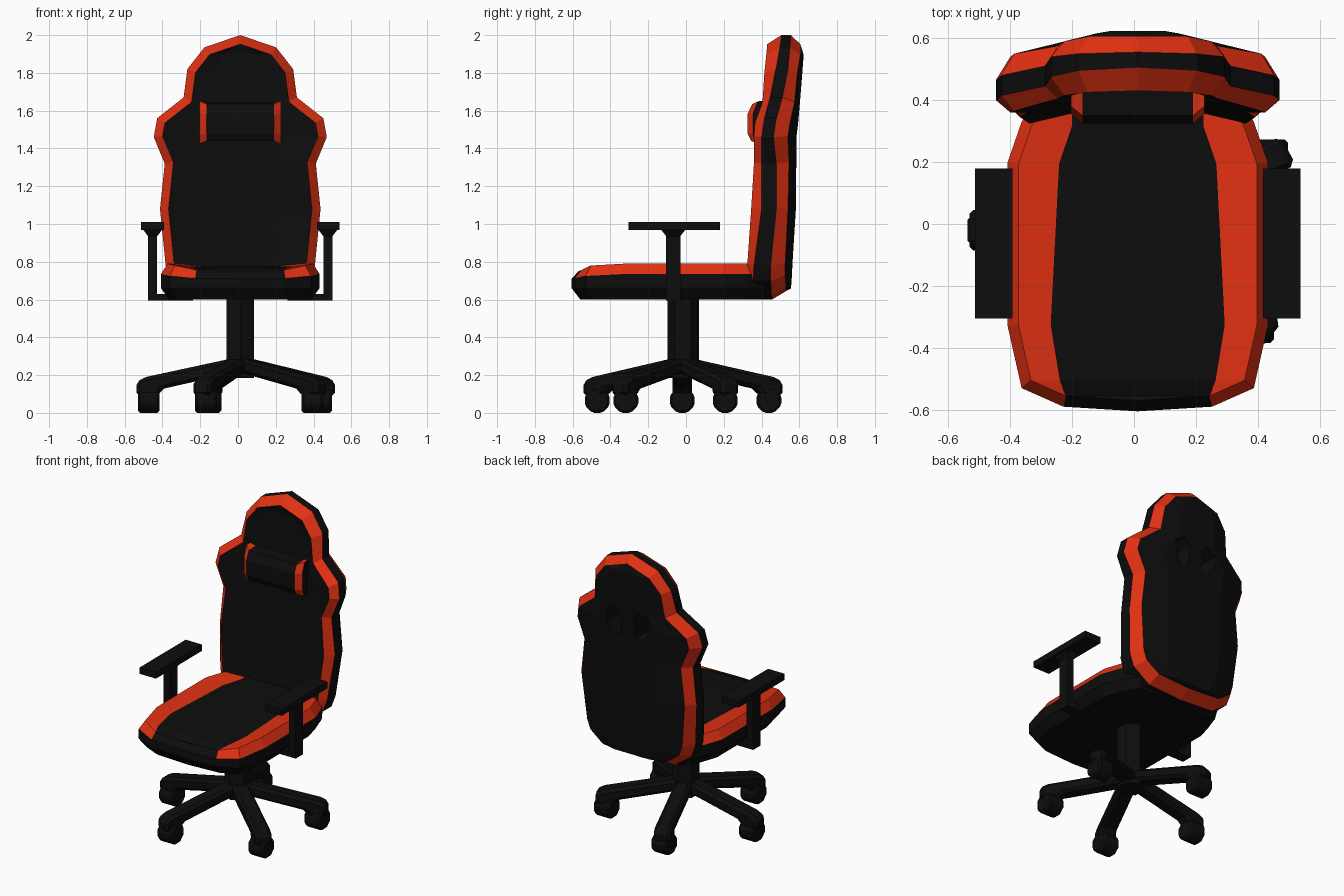
import bpy, bmesh, math
from mathutils import Vector, Matrix

if "Cube" in bpy.data.objects:
    bpy.data.objects.remove(bpy.data.objects["Cube"])

CX = 0.012  # mirror plane of the chair


def material(name, rgb):
    m = bpy.data.materials.new(name)
    m.diffuse_color = (*rgb, 1)
    m.use_nodes = True
    m.node_tree.nodes["Principled BSDF"].inputs["Base Color"].default_value = m.diffuse_color
    return m


MATS = [material("black", (0.004, 0.004, 0.004)), material("orange red", (0.75, 0.03, 0.006))]
BLACK, ORANGE = 0, 1


def finish(name, bm, bevel=0):
    bmesh.ops.remove_doubles(bm, verts=bm.verts, dist=0.0005)
    bmesh.ops.recalc_face_normals(bm, faces=bm.faces)
    me = bpy.data.meshes.new(name)
    bm.to_mesh(me)
    bm.free()
    for m in MATS:
        me.materials.append(m)
    ob = bpy.data.objects.new(name, me)
    bpy.context.collection.objects.link(ob)
    if bevel:
        b = ob.modifiers.new("bevel", 'BEVEL')
        b.width, b.segments = bevel, 1
    return ob


def face(bm, pts, mat):
    clean = []
    for p in pts:  # skip repeated corners so collapsed quads become triangles
        if all((p - q).length > 0.0005 for q in clean):
            clean.append(p)
    if len(clean) > 2:
        bm.faces.new([bm.verts.new(p) for p in clean]).material_index = mat


def inset(pts, d):
    """Move a half outline inwards; the ends stay on the mirror line."""
    n, out = len(pts), []
    for i, p in enumerate(pts):
        p = Vector(p)
        a = Vector(pts[i - 1]) if i else Vector((-pts[1][0], pts[1][1]))
        b = Vector(pts[i + 1]) if i < n - 1 else Vector((-pts[-2][0], pts[-2][1]))
        u, v = (p - a).normalized(), (b - p).normalized()
        nu, nv = Vector((u.y, -u.x)), Vector((v.y, -v.x))
        m = nu + nv
        q = p + m * (d / (1 + nu.dot(nv)))
        if p.x < 1e-6:
            q.x = 0
        out.append(q)
    return out


def cushion(name, rings, inner, sag, mat):
    """Mirrored half rings joined into a closed shell; caps have a middle panel."""
    bm = bmesh.new()
    n = len(rings[0])
    side = lambda p, s: Vector((CX + s * p.x, p.y, p.z))
    for s in (-1, 1):
        for k in range(len(rings) - 1):
            for i in range(n - 1):
                a, b = rings[k], rings[k + 1]
                face(bm, [side(p, s) for p in (a[i], a[i + 1], b[i + 1], b[i])], mat(k, i, 0))
    for k in (0, len(rings) - 1):
        r = rings[k]
        rows = []
        for i, p in enumerate(r):
            q = Vector((p.x * inner[i], p.y, p.z)) + sag(k) * p.x
            q.x = p.x * inner[i]
            rows.append([side(p, -1), side(q, -1), side(q, 1), side(p, 1)])
        for i in range(n - 1):
            for c in range(3):
                face(bm, [rows[i][c], rows[i][c + 1], rows[i + 1][c + 1], rows[i + 1][c]],
                     mat("cap%d" % k, i, c))
    return finish(name, bm)


def prism(name, pts, half, matrix=Matrix(), bevel=0):
    """Profile in x-z, extruded along y."""
    bm = bmesh.new()
    a = [matrix @ Vector((x, -half, z)) for x, z in pts]
    b = [matrix @ Vector((x, half, z)) for x, z in pts]
    face(bm, a, BLACK)
    face(bm, b, BLACK)
    for i in range(len(a)):
        j = (i + 1) % len(a)
        face(bm, [a[i], a[j], b[j], b[i]], BLACK)
    return finish(name, bm, bevel)


def box(name, lo, hi, grow=(0, 0)):
    """Box whose top may be wider than its base."""
    bm = bmesh.new()
    bmesh.ops.create_cube(bm, size=1)
    lo, hi = Vector(lo), Vector(hi)
    for v in bm.verts:
        top = v.co.z > 0
        sx, sy = math.copysign(1, v.co.x), math.copysign(1, v.co.y)
        v.co = (lo + hi) / 2 + Vector([v.co[i] * (hi - lo)[i] for i in range(3)])
        if top:
            v.co += Vector((sx * grow[0], sy * grow[1], 0))
    return finish(name, bm)


# Seat: black sides and middle, orange bolsters
plan = [(0, -.605), (.24, -.59), (.375, -.53), (.42, -.33), (.42, .2), (.375, .33), (.3, .45), (0, .46)]
top_z = [.75, .755, .78, .79, .79, .79, .79, .79]
mid_z = [.71, .712, .725, .735, .735, .735, .735, .735]
top = inset(plan, -.035) if inset(plan, .035)[0].y < -.605 else inset(plan, .035)
low = inset(plan, -.045) if inset(plan, .045)[0].y < -.605 else inset(plan, .045)
seat_rings = [
    [Vector((p.x, p.y, .60)) for p in low],
    [Vector((x, y, .66)) for x, y in plan],
    [Vector((x, y, z)) for (x, y), z in zip(plan, mid_z)],
    [Vector((p.x, p.y, z)) for p, z in zip(top, top_z)]]
stripe = [1, 1, .73, .73, .66, .62, .75, 1]


def seat_mat(k, i, c):
    if k == 2:
        return ORANGE if 1 <= i <= 5 else BLACK
    return ORANGE if k == "cap3" and c != 1 else BLACK


cushion("seat", seat_rings, stripe, lambda k: Vector((0, 0, -.04 if k == 3 else 0)), seat_mat)

# Backrest: x, z, then depth of the four piping edges from front to rear
rows = [(0, 2.0, .43, .505, .555, .605), (.19, 1.935, .425, .495, .55, .605),
        (.28, 1.82, .415, .475, .54, .59), (.30, 1.67, .405, .445, .51, .575),
        (.44, 1.56, .365, .415, .48, .55), (.458, 1.46, .36, .40, .465, .54),
        (.40, 1.32, .36, .40, .48, .545), (.425, 1.08, .345, .40, .48, .54),
        (.395, .78, .325, .36, .45, .525), (.365, .70, .325, .355, .45, .525),
        (.25, .615, .33, .36, .455, .53), (0, .60, .33, .36, .455, .53)]
outline = [r[:2] for r in rows]
shrunk = inset(outline, .045)
if shrunk[0].y > 2:
    shrunk = inset(outline, -.045)
back_rings = []
for k in range(4):
    xz = shrunk if k in (0, 3) else [Vector(p) for p in outline]
    back_rings.append([Vector((p.x, r[2 + k], p.y)) for p, r in zip(xz, rows)])
back = cushion("backrest", back_rings, [.55] * len(rows), lambda k: Vector((0, .11, 0)),
               lambda k, i, c: ORANGE if k in (0, 2) else BLACK)

# Two belt openings through the backrest
for s in (-1, 1):
    hole = [(.045, 1.6), (.09, 1.64), (.16, 1.6), (.15, 1.52), (.10, 1.44), (.055, 1.46)]
    cut = prism("opening_cutter", [(CX + s * x, z) for x, z in hole], .3, Matrix.Translation((0, .5, 0)))
    cut.hide_render = True
    cut.hide_viewport = True
    m = back.modifiers.new("opening", 'BOOLEAN')
    m.operation, m.object, m.solver = 'DIFFERENCE', cut, 'EXACT'

# Head pillow with orange ends
bm = bmesh.new()
section = [(.43, 1.44), (.345, 1.44), (.325, 1.48), (.325, 1.58), (.35, 1.635), (.43, 1.64)]
cuts = []
for x, dy, grow in ((-.215, .03, 1.15), (-.178, 0, 1), (.178, 0, 1), (.215, .03, 1.15)):
    cuts.append([Vector((CX + x, min(y + dy, .43), 1.54 + (z - 1.54) * grow)) for y, z in section])
for k in range(3):
    for i in range(6):
        j = (i + 1) % 6
        face(bm, [cuts[k][i], cuts[k][j], cuts[k + 1][j], cuts[k + 1][i]], BLACK if k == 1 else ORANGE)
face(bm, cuts[0], BLACK)
face(bm, cuts[3], BLACK)
finish("head_pillow", bm)

# Armrests
for s, tag in ((-1, "left"), (1, "right")):
    def span(a, b):
        return sorted((CX + s * a, CX + s * b))
    x0, x1 = span(.405, .525)
    box(tag + "_arm_pad", (x0, -.305, .967), (x1, .18, 1.01))
    x0, x1 = span(.44, .488)
    box(tag + "_arm_post", (x0, -.105, .607), (x1, -.03, .94))
    box(tag + "_arm_flare", (x0, -.105, .935), (x1, -.03, .968), (.025, .025))
    x0, x1 = span(.25, .488)
    box(tag + "_arm_bracket", (x0, -.105, .595), (x1, -.03, .63))

# Six-sided column
bm = bmesh.new()
bmesh.ops.create_cone(bm, cap_ends=True, segments=6, radius1=.084, radius2=.084, depth=.43,
                      matrix=Matrix.Translation((CX, -.015, .4)))
finish("column", bm)

# Five-legged base with eight-sided wheels
leg = [(0, .29), (.06, .285), (.5, .19), (.55, .165), (.55, .09), (.43, .09), (.42, .125), (.0, .22)]
for n, deg in enumerate((180, 248, 322, 28, 109)):
    a = math.radians(deg)
    prism("base_leg_%d" % n, leg, .052,
          Matrix.Translation((CX, -.02, 0)) @ Matrix.Rotation(a, 4, 'Z'), .018)
    bm = bmesh.new()
    spot = Matrix.Translation((CX + .485 * math.cos(a), -.02 + .485 * math.sin(a), .066))
    bmesh.ops.create_cone(bm, cap_ends=True, segments=8, radius1=.0714, radius2=.0714, depth=.115,
                          matrix=spot @ Matrix.Rotation(math.pi / 2, 4, 'Y') @ Matrix.Rotation(math.pi / 8, 4, 'Z'))
    finish("wheel_%d" % n, bm, .012)
